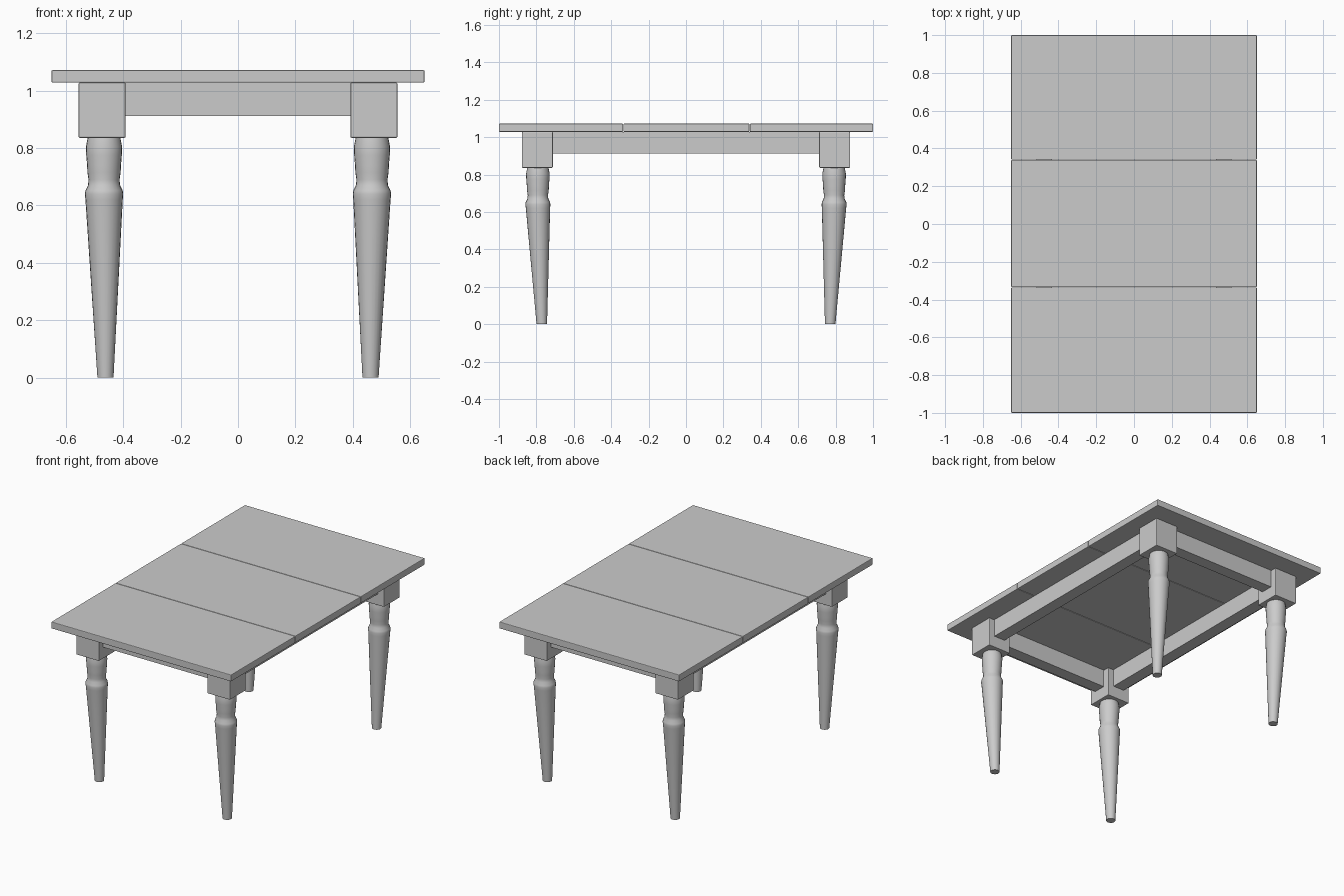
import bpy, bmesh, math

if "Cube" in bpy.data.objects:
    bpy.data.objects.remove(bpy.data.objects["Cube"])


def add_object(name, bm):
    bmesh.ops.recalc_face_normals(bm, faces=bm.faces[:])
    mesh = bpy.data.meshes.new(name)
    bm.to_mesh(mesh)
    bm.free()
    ob = bpy.data.objects.new(name, mesh)
    bpy.context.collection.objects.link(ob)
    return ob


def box(name, lo, hi, bevel=0.004):
    bm = bmesh.new()
    bmesh.ops.create_cube(bm, size=1)
    for v in bm.verts:
        v.co = [(a + b) / 2 + c * (b - a) for a, b, c in zip(lo, hi, v.co)]
    ob = add_object(name, bm)
    if bevel:
        m = ob.modifiers.new("soft_edges", 'BEVEL')
        m.width, m.segments = bevel, 2
    return ob


def mirror(ob, x, y):
    m = ob.modifiers.new("mirror", 'MIRROR')
    m.use_axis = (x, y, False)
    m.use_mirror_merge = False


# Table top: three boards with narrow seams
seams = [-1.0, -0.335, 0.34, 1.0]
for i, name in enumerate(("front_board", "middle_board", "back_board")):
    y0 = seams[i] + (0.001 if i else 0)
    y1 = seams[i + 1] - (0.001 if i < 2 else 0)
    box(name, (-0.65, y0, 1.028), (0.65, y1, 1.072))

# Corner blocks
mirror(box("corner_blocks", (0.392, 0.712, 0.836), (0.556, 0.877, 1.028)), True, True)

# Aprons between the blocks
mirror(box("side_aprons", (0.435, -0.72, 0.912), (0.515, 0.72, 1.028), 0), True, False)
mirror(box("end_aprons", (-0.40, 0.755, 0.912), (0.40, 0.835, 1.028), 0), False, True)

# Turned legs: (height, radius) profile, centre line leaning slightly outward
profile = [(0.002, 0.026), (0.0, 0.028), (0.62, 0.065), (0.64, 0.067), (0.652, 0.065),
           (0.67, 0.056), (0.69, 0.054), (0.715, 0.058), (0.74, 0.059),
           (0.775, 0.062), (0.805, 0.063), (0.83, 0.058), (0.845, 0.056)]
SIDES = 24
bm = bmesh.new()
rings = []
for z, r in profile[1:]:
    t = min(z / 0.64, 1)
    cx, cy = 0.462 + 0.005 * t, 0.771 + 0.021 * t
    rings.append([bm.verts.new((cx + r * math.cos(a), cy + r * math.sin(a), z))
                  for a in (2 * math.pi * k / SIDES for k in range(SIDES))])
for low, high in zip(rings, rings[1:]):
    for k in range(SIDES):
        n = (k + 1) % SIDES
        bm.faces.new((low[k], low[n], high[n], high[k]))
bm.faces.new(rings[0])
bm.faces.new(rings[-1])
legs = add_object("turned_legs", bm)
mirror(legs, True, True)
bpy.context.view_layer.objects.active = legs
legs.select_set(True)
bpy.ops.object.shade_smooth_by_angle(angle=math.radians(40))
